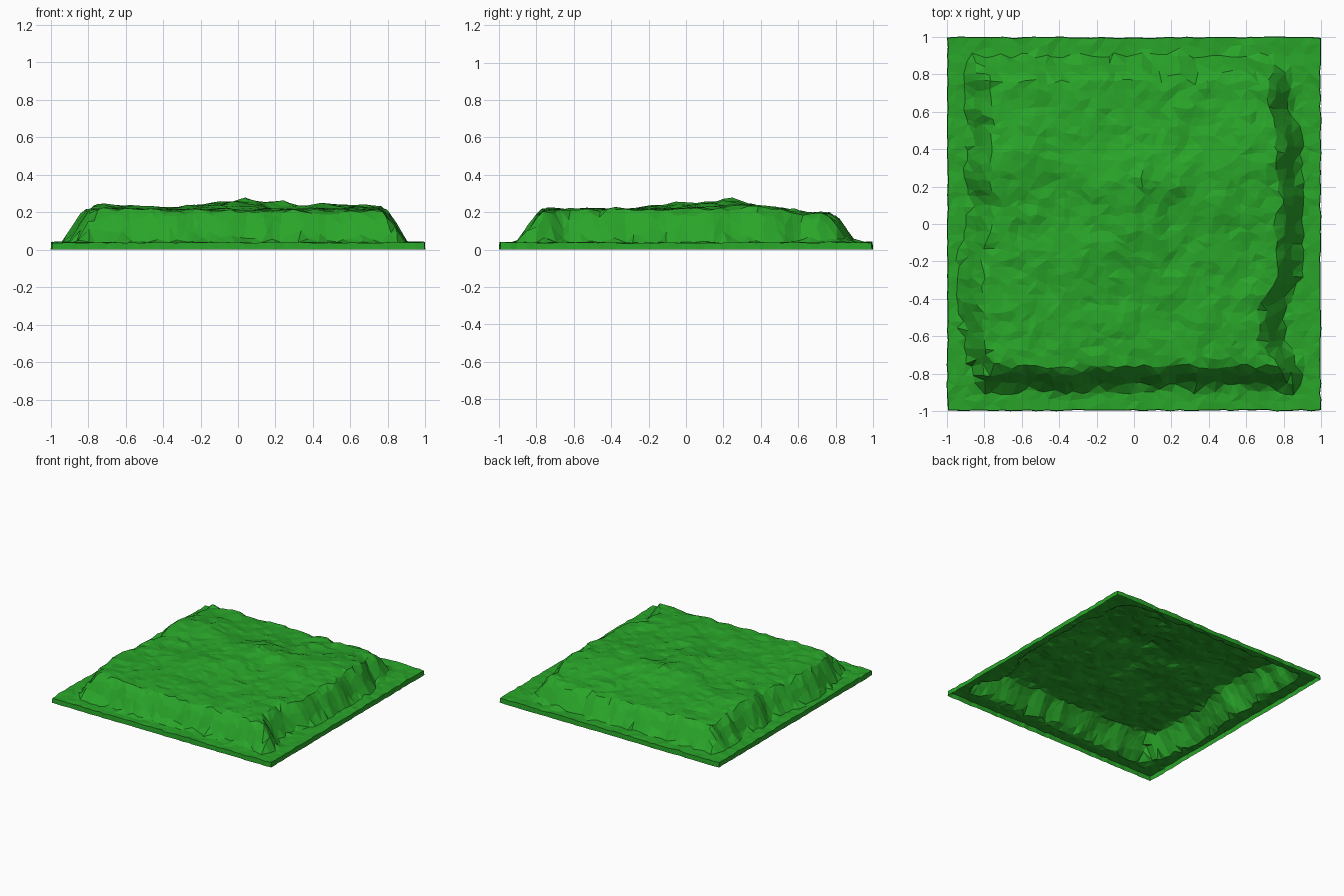
import bpy, bmesh, math, random
from mathutils import Vector, noise

if "Cube" in bpy.data.objects:
    bpy.data.objects.remove(bpy.data.objects["Cube"])

random.seed(4)
N = 42            # grid cells per side
BASE = 0.038      # height of the flat rim


def lerp_table(table, t):
    for (a, va), (b, vb) in zip(table, table[1:]):
        if t <= b:
            return va + (vb - va) * max(0, t - a) / (b - a)
    return table[-1][1]


def wobble(x, y, scale, seed):
    return noise.noise(Vector((x * scale, y * scale, seed)))


# foot of the bank on each side, as position along the side -> distance out
RIGHT = [(-1, .90), (-.8, .89), (-.6, .79), (-.45, .80), (-.3, .88),
         (0, .89), (.4, .89), (.6, .84), (1, .82)]
LEFT = [(-1, .84), (-.75, .87), (-.5, .92), (-.3, .92), (0, .88), (1, .88)]
FRONT = [(-1, .87), (-.4, .89), (0, .87), (.5, .87), (1, .90)]
BACK = [(-1, .88), (0, .89), (.6, .89), (.75, .85), (1, .82)]

# soft mounds on the plateau: x, y, radius, height
MOUNDS = [(0, .22, .15, .05), (.22, .24, .12, .035), (-.2, .2, .16, .02),
          (0, -.06, .13, .042), (-.25, -.14, .12, .025), (.6, .3, .25, .03),
          (-.72, .35, .2, .022), (.45, .05, .15, .02), (-.5, .4, .2, .01)]


def height(x, y):
    wx = .035 * wobble(y, 0, 8, 1.5)
    wy = .03 * wobble(x, 0, 8, 7.5)
    d = min(lerp_table(RIGHT, y) + wx - x, lerp_table(LEFT, y) - wx + x,
            lerp_table(FRONT, x) + wy + y, lerp_table(BACK, x) - wy - y)
    t = min(1, max(0, d / .12))
    top = .212 - .022 * max(0, min(1, (y - .35) / .3))
    top += sum(h * math.exp(-((x - a) ** 2 + (y - b) ** 2) / r ** 2)
               for a, b, r, h in MOUNDS)
    top += .012 * wobble(x, y, 5, 3.3) + .014 * wobble(x, y, 12, 9.1)
    return BASE + (top - BASE) * (1 - (1 - t) ** 1.35) + .004 * wobble(x, y, 11, 5)


# terrain sheet, open underneath
bm = bmesh.new()
bmesh.ops.create_grid(bm, x_segments=N, y_segments=N, size=.994)
step = 2 / N
for v in bm.verts:
    edge_x, edge_y = abs(v.co.x) > .985, abs(v.co.y) > .985
    if not edge_x:
        v.co.x += random.uniform(-.32, .32) * step
    if not edge_y:
        v.co.y += random.uniform(-.32, .32) * step
    v.co.z = height(v.co.x, v.co.y) + random.uniform(-.004, .004)
    # slightly ragged rim
    if edge_x:
        v.co.x *= random.uniform(.996, 1.004)
    if edge_y:
        v.co.y *= random.uniform(.996, 1.004)

# thin skirt dropping from the rim to the ground
rim = [e for e in bm.edges if e.is_boundary]
skirt = bmesh.ops.extrude_edge_only(bm, edges=rim)["geom"]
for v in skirt:
    if isinstance(v, bmesh.types.BMVert):
        v.co.z = 0
        v.co.x = max(-1, min(1, v.co.x * 1.003))
        v.co.y = max(-1, min(1, v.co.y * 1.003))
bmesh.ops.triangulate(bm, faces=bm.faces[:])
bmesh.ops.recalc_face_normals(bm, faces=bm.faces[:])
if sum(f.normal.z for f in bm.faces) < 0:
    bmesh.ops.reverse_faces(bm, faces=bm.faces[:])

mesh = bpy.data.meshes.new("grass_plateau")
bm.to_mesh(mesh)
bm.free()
green = bpy.data.materials.new("grass green")
green.diffuse_color = (.022, .375, .022, 1)
green.use_nodes = True
green.node_tree.nodes["Principled BSDF"].inputs["Base Color"].default_value = green.diffuse_color
mesh.materials.append(green)
bpy.context.collection.objects.link(bpy.data.objects.new("grass_plateau", mesh))
